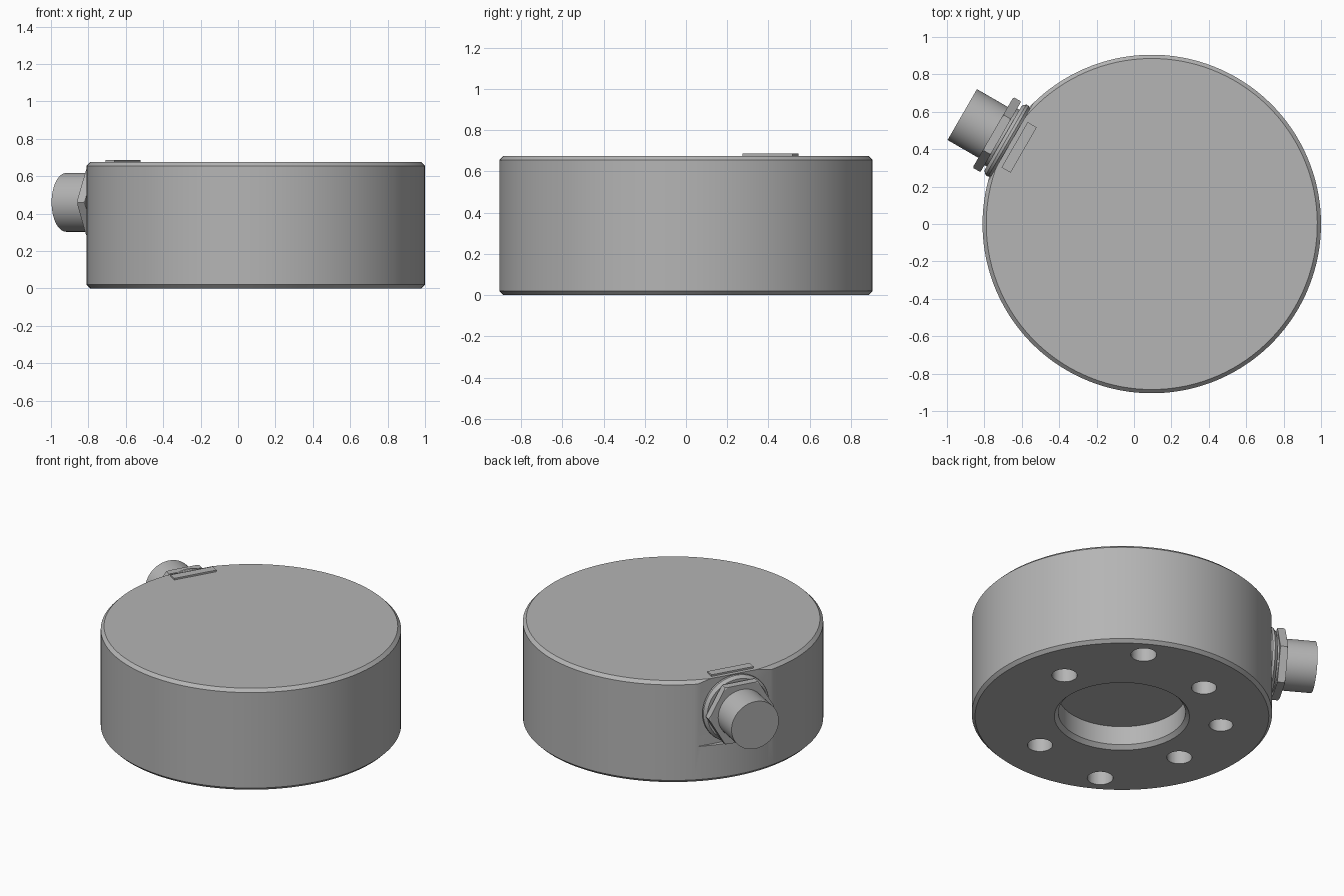
import bpy, bmesh
from math import radians, sin, cos, tau
from mathutils import Matrix, Vector

if "Cube" in bpy.data.objects:
    bpy.data.objects.remove(bpy.data.objects["Cube"])

CENTRE = Vector((0.095, 0, 0))
PLUG_ANGLE = 150
PLUG_HEIGHT = 0.46

steel = bpy.data.materials.new("grey steel")
steel.use_nodes = True
GREY = (0.46, 0.46, 0.46, 1)
steel.diffuse_color = GREY
steel.node_tree.nodes["Principled BSDF"].inputs["Base Color"].default_value = GREY

# Frame whose z axis runs outwards along the connector
plug_frame = (Matrix.Translation(CENTRE + Vector((0, 0, PLUG_HEIGHT)))
              @ Matrix.Rotation(radians(PLUG_ANGLE), 4, 'Z')
              @ Matrix.Rotation(radians(90), 4, 'Y'))
# Frame whose x axis runs outwards along the connector
body_frame = Matrix.Translation(CENTRE) @ Matrix.Rotation(radians(PLUG_ANGLE), 4, 'Z')


def add_object(name, bm, frame):
    bmesh.ops.recalc_face_normals(bm, faces=bm.faces)
    mesh = bpy.data.meshes.new(name)
    bm.transform(frame)
    bm.to_mesh(mesh)
    bm.free()
    obj = bpy.data.objects.new(name, mesh)
    bpy.context.collection.objects.link(obj)
    mesh.materials.append(steel)
    return obj


def lathe(name, profile, frame, sides=96):
    """Revolve (radius, height) points round z; open ends become flat caps."""
    bm = bmesh.new()
    rings = [[bm.verts.new((r * cos(tau * i / sides), r * sin(tau * i / sides), z))
              for i in range(sides)] for r, z in profile]
    for low, high in zip(rings, rings[1:]):
        for i in range(sides):
            j = (i + 1) % sides
            bm.faces.new((low[i], low[j], high[j], high[i]))
    bm.faces.new(rings[0])
    bm.faces.new(rings[-1])
    return add_object(name, bm, frame)


def box(name, low, high, frame):
    bm = bmesh.new()
    bmesh.ops.create_cube(bm, size=1)
    low, high = Vector(low), Vector(high)
    for v in bm.verts:
        v.co = (low + high) / 2 + v.co * (high - low)
    return add_object(name, bm, frame)


def boolean(obj, tool, operation):
    mod = obj.modifiers.new("cut", 'BOOLEAN')
    mod.object, mod.operation, mod.solver = tool, operation, 'EXACT'
    bpy.context.view_layer.objects.active = obj
    bpy.ops.object.modifier_apply(modifier=mod.name)
    bpy.data.objects.remove(tool)


# Round housing with chamfered rims and a recess underneath
housing = lathe("housing", [(0.383, 0.15), (0.383, 0.025), (0.407, 0), (0.885, 0),
                            (0.905, 0.02), (0.905, 0.655), (0.885, 0.675)],
                body_frame, 128)

# Flat seat for the connector
boolean(housing, box("seat_cutter", (0.872, -0.5, 0.24), (1.2, 0.5, 0.8), body_frame),
        'DIFFERENCE')

# Mounting holes: four in a square, two outer ones, one small locating hole
holes = [(a, 0.603, 0.076) for a in (45, 135, 225, 315)]
holes += [(90, 0.755, 0.078), (270, 0.755, 0.078), (0, 0.606, 0.072)]
for angle, distance, radius in holes:
    frame = (body_frame @ Matrix.Rotation(radians(angle), 4, 'Z')
             @ Matrix.Translation((distance, 0, 0)))
    boolean(housing, lathe("hole_cutter", [(radius, -0.1), (radius, 0.3)], frame, 32),
            'DIFFERENCE')

# Thin key plate on the top face beside the connector
key_plate = box("key_plate", (0.791, -0.14, 0.66), (0.847, 0.14, 0.686), body_frame)

# Connector: washer, threaded neck, hex nut and plug
washer = lathe("connector_washer", [(0.2, 0.86), (0.218, 0.885), (0.218, 0.9), (0.2, 0.918)],
               plug_frame)
neck = lathe("connector_neck", [(0.175, 0.86), (0.175, 0.95)], plug_frame)
nut = lathe("connector_nut", [(0.218, 0.932), (0.218, 0.98)],
            plug_frame @ Matrix.Rotation(radians(90), 4, 'Z'), 6)
boolean(nut, lathe("nut_rounding", [(0.2, 0.92), (0.222, 0.94), (0.222, 0.972), (0.2, 0.985)],
                   plug_frame), 'INTERSECT')
plug = lathe("connector_plug", [(0.157, 0.96), (0.157, 1.17)], plug_frame, 64)

# Smooth shading with crisp edges
bpy.ops.object.select_all(action='DESELECT')
for obj in (housing, key_plate, washer, neck, nut, plug):
    obj.select_set(True)
bpy.context.view_layer.objects.active = housing
bpy.ops.object.shade_smooth_by_angle(angle=radians(25))
